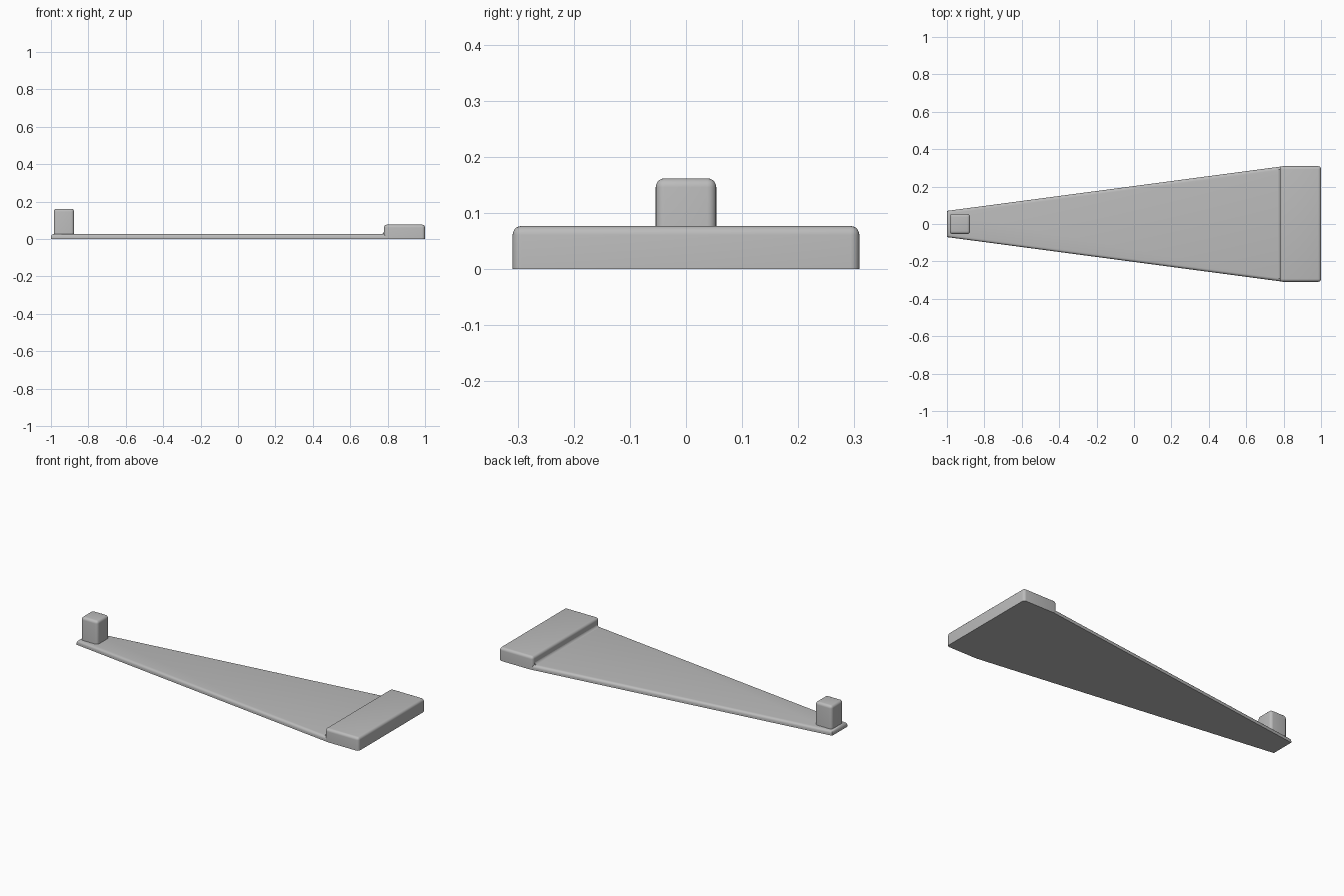
import bpy, bmesh, math

cube = bpy.data.objects.get("Cube")
if cube:
    bpy.data.objects.remove(cube, do_unlink=True)

GREY = (0.5, 0.5, 0.5, 1)
mat = bpy.data.materials.new("plain grey")
mat.use_nodes = True
mat.diffuse_color = GREY
mat.node_tree.nodes["Principled BSDF"].inputs["Base Color"].default_value = GREY


def finish(name, bm):
    bmesh.ops.recalc_face_normals(bm, faces=bm.faces)
    mesh = bpy.data.meshes.new(name)
    bm.to_mesh(mesh)
    bm.free()
    mesh.materials.append(mat)
    ob = bpy.data.objects.new(name, mesh)
    bpy.context.collection.objects.link(ob)
    bpy.ops.object.select_all(action='DESELECT')
    ob.select_set(True)
    bpy.context.view_layer.objects.active = ob
    bpy.ops.object.shade_smooth_by_angle(angle=math.radians(35))
    return ob


def extrude(points, vector):
    bm = bmesh.new()
    face = bm.faces.new([bm.verts.new(p) for p in points])
    result = bmesh.ops.extrude_face_region(bm, geom=[face], use_keep_orig=True)
    verts = [g for g in result["geom"] if isinstance(g, bmesh.types.BMVert)]
    bmesh.ops.translate(bm, verts=verts, vec=vector)
    return bm


def rounded_prism(name, outline, z0, z1, radius, round_corners=True):
    """Upright prism with a flat base and rounded upper edges."""
    bm = extrude([(x, y, z0) for x, y in outline], (0, 0, z1 - z0))
    bm.edges.ensure_lookup_table()
    edges = []
    for e in bm.edges:
        heights = [v.co.z > (z0 + z1) / 2 for v in e.verts]
        if all(heights) or (round_corners and any(heights)):
            edges.append(e)
    bmesh.ops.bevel(bm, geom=edges, offset=radius, offset_type='OFFSET',
                    segments=5, profile=0.5, affect='EDGES')
    return finish(name, bm)


def rectangle(x0, x1, half):
    return [(x0, -half), (x1, -half), (x1, half), (x0, half)]


# Tapering base plate, running under the raised pad
rounded_prism("tapered_plate",
              [(-1, -0.07), (0.785, -0.307), (0.9, -0.307),
               (0.9, 0.307), (0.785, 0.307), (-1, 0.07)],
              0, 0.027, 0.016, False)

# Raised pad across the wide end
rounded_prism("raised_pad", rectangle(0.78, 1, 0.309), 0, 0.077, 0.016)

# Small upright post at the narrow end
rounded_prism("end_post", rectangle(-0.985, -0.876, 0.054), 0.015, 0.162, 0.016)

# Concave fillet where the plate meets the pad
r, fx, fz = 0.018, 0.781, 0.026
arc = [(fx - r + r * math.sin(a), fz + r - r * math.cos(a))
       for a in (math.pi / 2 * i / 6 for i in range(7))]
profile = arc + [(fx + 0.01, fz + r), (fx + 0.01, fz - 0.005), (fx - r, fz - 0.005)]
finish("pad_fillet", extrude([(x, -0.292, z) for x, z in profile], (0, 0.584, 0)))
